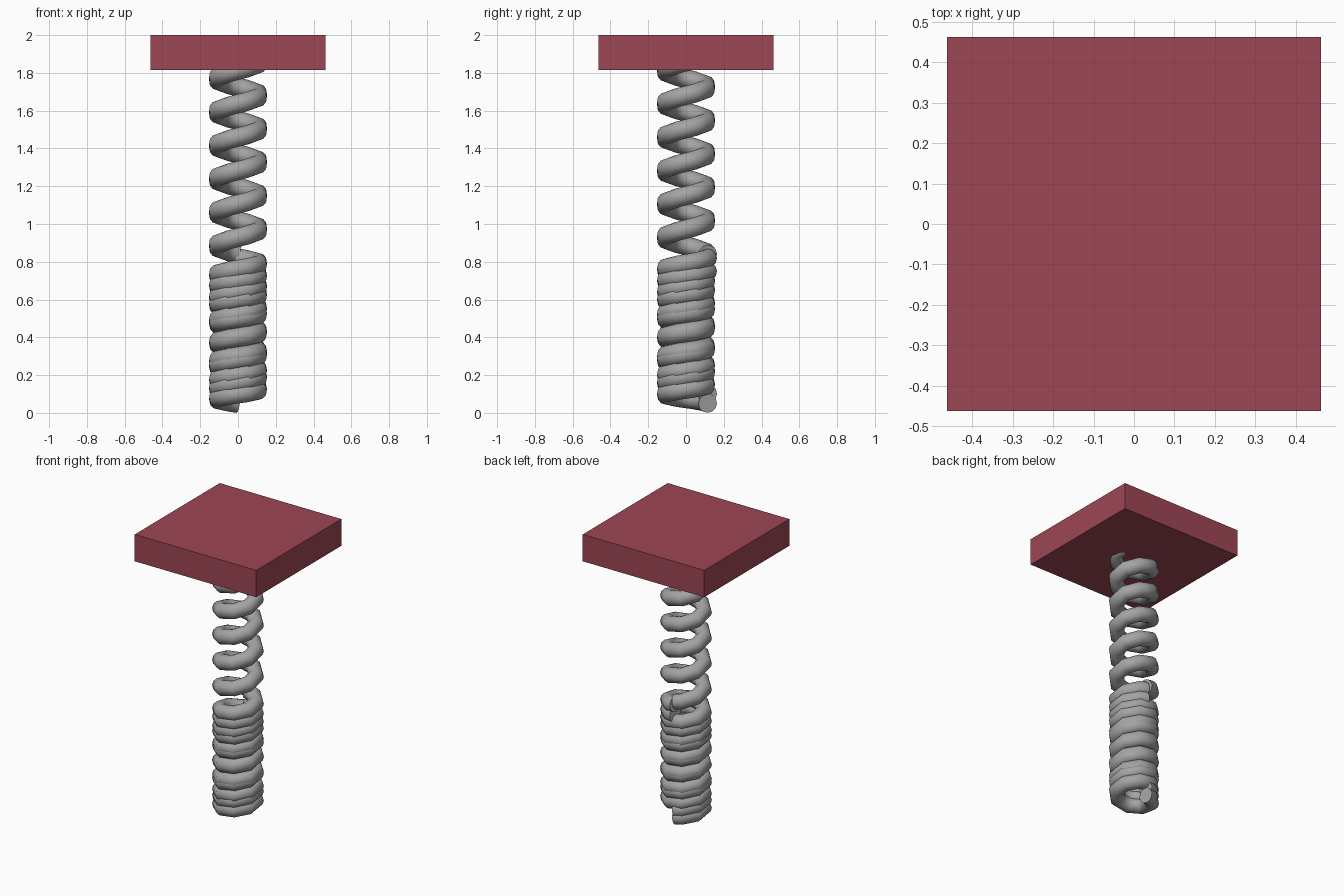
import bpy
import math

cube = bpy.data.objects.get("Cube")
if cube:
    bpy.data.objects.remove(cube, do_unlink=True)


def make_material(name, rgb):
    mat = bpy.data.materials.new(name)
    mat.use_nodes = True
    mat.diffuse_color = (*rgb, 1)
    mat.node_tree.nodes["Principled BSDF"].inputs["Base Color"].default_value = (*rgb, 1)
    return mat


steel = make_material("grey_steel", (0.37, 0.37, 0.37))
red = make_material("dull_red", (0.34, 0.063, 0.09))

RADIUS = 0.115
WIRE = 0.05
SIDES = 8


def spring(name, start, pitch, turns):
    """Eight-sided coil of round wire, starting at the back and rising anticlockwise."""
    steps = [0] + [i + 0.5 for i in range(int(turns * SIDES))] + [turns * SIDES]
    curve = bpy.data.curves.new(name, 'CURVE')
    curve.dimensions = '3D'
    curve.twist_mode = 'Z_UP'
    curve.bevel_depth = WIRE
    curve.bevel_resolution = 4
    curve.use_fill_caps = True
    line = curve.splines.new('POLY')
    line.points.add(len(steps) - 1)
    for point, step in zip(line.points, steps):
        turn = step / SIDES
        angle = math.pi / 2 + turn * math.tau
        point.co = (RADIUS * math.cos(angle), RADIUS * math.sin(angle),
                    start + pitch * turn, 1)
    curve.materials.append(steel)
    obj = bpy.data.objects.new(name, curve)
    bpy.context.collection.objects.link(obj)
    bpy.ops.object.select_all(action='DESELECT')
    obj.select_set(True)
    bpy.context.view_layer.objects.active = obj
    bpy.ops.object.convert(target='MESH')
    bpy.ops.object.shade_smooth_by_angle(angle=math.radians(50))


# Tight nested springs at the bottom, open spring above them
spring("lower_spring_outer", WIRE, 0.1, 7)
spring("lower_spring_inner", 0.1, 0.12, 6)
spring("upper_spring", 0.84, 0.177, 6)

# Square plate on top
bpy.ops.mesh.primitive_cube_add(size=1, location=(0, 0, 1.9075))
plate = bpy.context.object
plate.name = "top_plate"
plate.scale = (0.925, 0.925, 0.185)
bpy.ops.object.transform_apply(location=False, rotation=False, scale=True)
plate.data.materials.append(red)
